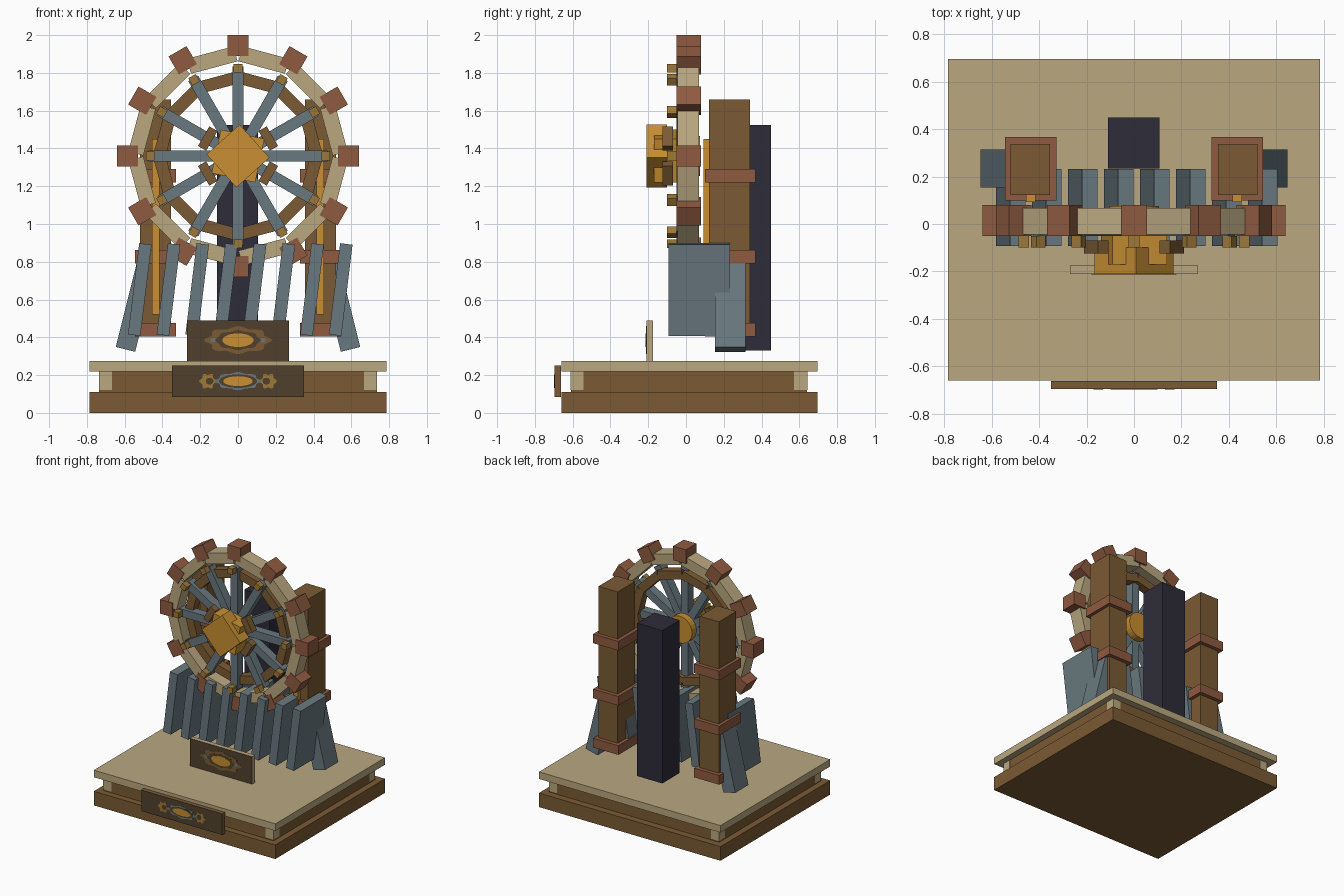
import bpy, bmesh
from math import sin, cos, pi, radians
from mathutils import Matrix, Vector

scene_cube = bpy.data.objects.get("Cube")
if scene_cube:
    bpy.data.objects.remove(scene_cube, do_unlink=True)


def linear(c):
    return c / 12.92 if c <= 0.04045 else ((c + 0.055) / 1.055) ** 2.4


def make_material(name, hex_code):
    rgb = [linear(int(hex_code[i:i + 2], 16) / 255) for i in (0, 2, 4)]
    m = bpy.data.materials.new(name)
    m.use_nodes = True
    m.diffuse_color = (*rgb, 1)
    m.node_tree.nodes["Principled BSDF"].inputs["Base Color"].default_value = (*rgb, 1)
    return m


tan = make_material("pale sandstone", "BAA880")
brown = make_material("oak brown", "7B5B34")
dark = make_material("dark walnut", "50402D")
brick = make_material("copper red", "8F5B41")
grey = make_material("slate grey", "69797F")
navy = make_material("midnight navy", "2E2C3A")
gold = make_material("bright gold", "C88F32")
brass = make_material("dull brass", "9E7838")


def finish(name, bm, *mats):
    bmesh.ops.recalc_face_normals(bm, faces=bm.faces)
    me = bpy.data.meshes.new(name)
    bm.to_mesh(me)
    bm.free()
    for m in mats:
        me.materials.append(m)
    ob = bpy.data.objects.new(name, me)
    bpy.context.collection.objects.link(ob)
    return ob


def add_box(bm, x, y, z, turn=0.0, pivot=(0, 0, 0)):
    """Box from ranges; turned about the y axis through the pivot."""
    size = Vector((x[1] - x[0], y[1] - y[0], z[1] - z[0]))
    mid = Vector((x[0] + x[1], y[0] + y[1], z[0] + z[1])) / 2
    m = (Matrix.Translation(pivot) @ Matrix.Rotation(turn, 4, 'Y')
         @ Matrix.Translation(mid) @ Matrix.Diagonal((*size, 1)))
    bmesh.ops.create_cube(bm, size=1, matrix=m)


def box(name, mat, x, y, z, turn=0.0, pivot=(0, 0, 0)):
    bm = bmesh.new()
    add_box(bm, x, y, z, turn, pivot)
    return finish(name, bm, mat)


HUB = (0, 0, 1.36)


def radial(name, mat, radius, width, y, angles):
    """Boxes repeated around the wheel, given their radius range and tangential width."""
    bm = bmesh.new()
    for a in angles:
        add_box(bm, (-width / 2, width / 2), y, radius, radians(a), HUB)
    return finish(name, bm, mat)


# Stepped base
box("base_lower_slab", brown, (-.785, .785), (-.66, .695), (0, .11))
box("base_core", brown, (-.735, .735), (-.61, .64), (.11, .22))
box("base_top_slab", tan, (-.785, .785), (-.66, .695), (.22, .275))
bm = bmesh.new()
for cx in (-.702, .702):
    for cy in (-.577, .607):
        add_box(bm, (cx - .035, cx + .035), (cy - .035, cy + .035), (.12, .22))
finish("base_corner_posts", bm, tan)


# Plaques: dark front face, plain body
def plaque(name, mat, half, y, z):
    ob = box(name, mat, (-half, half), y, z)
    ob.data.materials.append(dark)
    for p in ob.data.polygons:
        if p.normal.y < -.9:
            p.material_index = 1


def medallion(name, mat, x, y, z, rx, rz, wave=0.0, lobes=8):
    """Thin oval inlay with an optionally scalloped edge."""
    bm = bmesh.new()
    n = 48
    vs = []
    for i in range(n):
        a = 2 * pi * i / n
        r = 1 + wave * cos(lobes * a)
        vs.append(bm.verts.new((x + rx * r * cos(a), y, z + rz * r * sin(a))))
    f = bm.faces.new(vs)
    ext = bmesh.ops.extrude_face_region(bm, geom=[f])
    moved = [v for v in ext["geom"] if isinstance(v, bmesh.types.BMVert)]
    bmesh.ops.translate(bm, verts=moved, vec=(0, .004, 0))
    finish(name, bm, mat)


plaque("lower_plaque", brown, .35, (-.695, -.662), (.085, .25))
plaque("upper_plaque", tan, .27, (-.21, -.175), (.275, .49))
medallion("upper_inlay_border", brown, 0, -.212, .385, .165, .068, .09, 8)
medallion("upper_inlay_ground", dark, 0, -.213, .385, .115, .05, .06, 8)
medallion("upper_inlay_centre", gold, 0, -.214, .385, .082, .036)
medallion("lower_inlay_border", grey, 0, -.697, .168, .115, .045, .08, 8)
medallion("lower_inlay_ground", dark, 0, -.698, .168, .1, .036)
medallion("lower_inlay_centre", gold, 0, -.699, .168, .078, .026)
for side in (-1, 1):
    medallion("lower_inlay_side", brass, side * .16, -.697, .168, .04, .038, .15, 6)
    medallion("lower_inlay_side_eye", dark, side * .15, -.698, .168, .02, .018)
    medallion("upper_inlay_side", grey, side * .13, -.213, .385, .015, .012)

# Wheel rim, inner ring, spokes and studs
on_spoke = range(0, 360, 30)
between = range(15, 360, 30)
radial("wheel_rim", tan, (.485, .567), .255, (-.045, .068), between)
radial("wheel_inner_ring", brown, (.37, .435), .215, (-.02, .05), between)
radial("wheel_teeth", brick, (.53, .64), .11, (-.05, .08), on_spoke)
radial("wheel_spokes", grey, (.06, .475), .06, (-.05, .02), on_spoke)
radial("spoke_studs", brass, (.443, .488), .045, (-.1, -.05), on_spoke)

# Hub: two crossed blocks, an axle and four clamps
box("hub_front_block", gold, (-.118, .118), (-.21, -.1), (-.118, .118), radians(48), HUB)
box("hub_rear_block", gold, (-.118, .118), (-.17, -.04), (-.118, .118), radians(12), HUB)
radial("hub_clamps", brown, (.16, .21), .12, (-.125, -.07), (60, 120, 240, 300))
bm = bmesh.new()
bmesh.ops.create_cone(
    bm, cap_ends=True, segments=24, radius1=.105, radius2=.105, depth=.14,
    matrix=Matrix.Translation((0, .005, HUB[2])) @ Matrix.Rotation(pi / 2, 4, 'X'))
finish("hub_axle", bm, gold)

# Row of leaning slats
for i in range(8):
    box("leaning_slat", grey, (-.033, .033), (-.093, .232), (-.243, .243),
        radians(7), (-.52 + i * .152, 0, .653))

# Side towers with bands, gold strips and outer struts
for side, label in ((1, "left"), (-1, "right")):
    def span(a, b):
        return sorted((side * a, side * b))
    box(label + "_tower", brown, span(.355, .52), (.122, .338), (.405, 1.66))
    for z in (.405, .79, 1.22):
        box(label + "_tower_band", brick, span(.327, .545), (.1, .368), (z, z + .072))
    box(label + "_tower_strip", gold, span(.416, .455), (.092, .124), (.52, 1.45))
    box(label + "_strut", grey, (-.053, .053), (.153, .315), (-.272, .272),
        -side * radians(14), (side * .53, 0, .6))

# Rear pillar
box("rear_pillar", navy, (-.11, .107), (.235, .45), (.33, 1.525))
